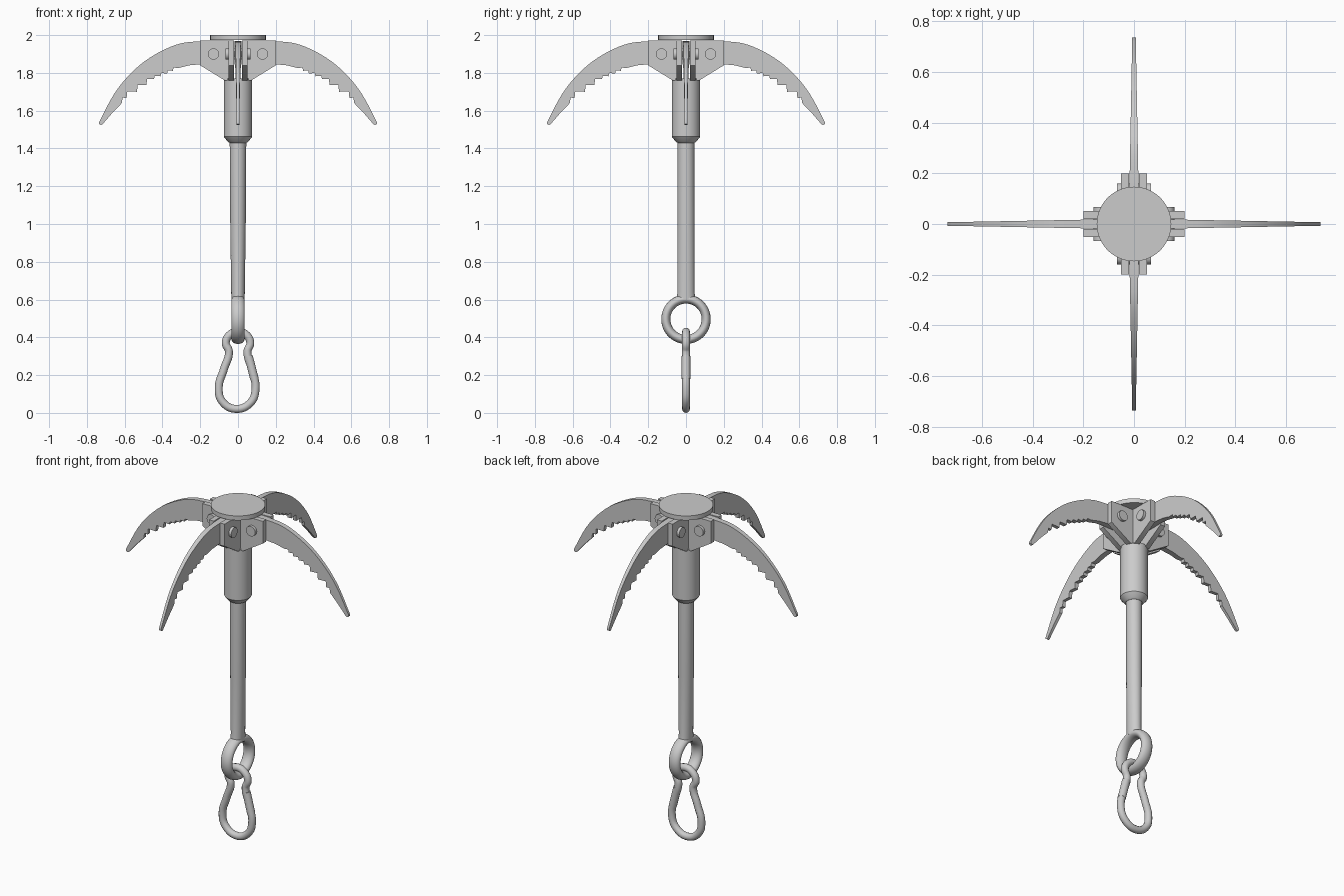
import bpy
from math import sin, cos, pi, atan2, hypot
from mathutils import Vector

if "Cube" in bpy.data.objects:
    bpy.data.objects.remove(bpy.data.objects["Cube"])


def make(name, verts, faces, angle=0.6):
    me = bpy.data.meshes.new(name)
    me.from_pydata(verts, [], faces)
    ob = bpy.data.objects.new(name, me)
    bpy.context.collection.objects.link(ob)
    bpy.ops.object.select_all(action='DESELECT')
    ob.select_set(True)
    bpy.context.view_layer.objects.active = ob
    bpy.ops.object.mode_set(mode='EDIT')
    bpy.ops.mesh.select_all(action='SELECT')
    bpy.ops.mesh.normals_make_consistent(inside=False)
    bpy.ops.object.mode_set(mode='OBJECT')
    bpy.ops.object.shade_smooth_by_angle(angle=angle)
    return ob


def prism(name, profile, low, high):
    """Extrude an x-z profile from y = low(x) to y = high(x)."""
    n = len(profile)
    verts = [(x, low(x), z) for x, z in profile] + [(x, high(x), z) for x, z in profile]
    faces = [tuple(range(n)), tuple(range(2 * n - 1, n - 1, -1))]
    faces += [(i, (i + 1) % n, (i + 1) % n + n, i + n) for i in range(n)]
    return make(name, verts, faces)


def lathe(name, rings, n=32):
    """Stack elliptical rings (rx, ry, z) around the z axis, with end caps."""
    verts = [(rx * cos(2 * pi * i / n), ry * sin(2 * pi * i / n), z)
             for rx, ry, z in rings for i in range(n)]
    faces = [(k * n + i, k * n + (i + 1) % n, (k + 1) * n + (i + 1) % n, (k + 1) * n + i)
             for k in range(len(rings) - 1) for i in range(n)]
    faces += [tuple(range(n)), tuple(range((len(rings) - 1) * n, len(rings) * n))]
    return make(name, verts, faces)


def spline(pts, steps=4):
    """Catmull-Rom points through pts."""
    p = [Vector(q) for q in [pts[0]] + pts + [pts[-1]]]
    out = []
    for a, b, c, d in zip(p, p[1:], p[2:], p[3:]):
        for s in range(steps):
            t = s / steps
            out.append(tuple(0.5 * (2 * b + (c - a) * t + (2 * a - 5 * b + 4 * c - d) * t * t
                                    + (3 * b - a - 3 * c + d) * t ** 3)))
    return out + [tuple(pts[-1])]


# Cap, sleeve and shaft (the shaft flattens towards the eye)
lathe("cap", [(.147, .147, 1.974), (.147, .147, 2.0)], 48)
lathe("sleeve", [(.045, .045, 1.43), (.055, .055, 1.437), (.075, .075, 1.462), (.075, .075, 1.77)])
lathe("shaft", [(.035, .05, .6), (.036, .045, .64), (.041, .045, 1.0), (.044, .044, 1.46)])

# Blade outline: arched back, toothed inner edge
upper = spline([(.05, 1.968), (.205, 1.967), (.325, 1.95), (.46, 1.885),
                (.565, 1.80), (.655, 1.69), (.735, 1.54)])
lower_start = [(.05, 1.845), (.205, 1.845), (.26, 1.84), (.315, 1.826)]
teeth = [(.315, 1.826), (.345, 1.811), (.375, 1.797), (.41, 1.782), (.445, 1.767),
         (.485, 1.735), (.535, 1.70), (.59, 1.667), (.615, 1.64)]
stairs = []
for (x0, z0), (x1, z1) in zip(teeth, teeth[1:]):
    stairs += [(x1 - .004, z0 + .002), (x1, z1)]
tip = [(.665, 1.588), (.718, 1.527), (.727, 1.524), (.735, 1.53)]
blade = upper + (lower_start + stairs + tip)[::-1]

plate = [(.02, 1.972), (.2, 1.972), (.2, 1.84), (.07, 1.76), (.02, 1.76)]

for k in range(4):
    parts = [prism("blade", blade, lambda x: -.0207 + .0187 * x, lambda x: .0207 - .0187 * x)]
    # Clamp plates either side of the blade
    for s in (-1, 1):
        parts.append(prism("clamp_plate", plate, lambda x: s * .02, lambda x: s * .051))
    # Bolt through both plates
    ring = [(.13 + .03 * cos(i * pi / 10), 1.9 + .03 * sin(i * pi / 10)) for i in range(20)]
    parts.append(prism("bolt", ring, lambda x: -.067, lambda x: .067))
    for ob in parts:
        ob.rotation_euler.z = k * pi / 2

# Eye ring with an oval section, lying in the y-z plane
bpy.ops.mesh.primitive_torus_add(major_segments=48, minor_segments=16, major_radius=.107,
                                 minor_radius=.024, location=(0, 0, .496),
                                 rotation=(0, pi / 2, 0))
eye = bpy.context.object
eye.name = "eye_ring"
eye.scale.z = 1.45
bpy.ops.object.shade_smooth_by_angle(angle=0.6)

# Pear-shaped snap hook
path = [(0, .43), (-.045, .412), (-.065, .37), (-.048, .325), (-.075, .23), (-.102, .135),
        (-.083, .06), (-.01, .021), (.067, .055), (.093, .125), (.075, .225), (.05, .325),
        (.065, .37), (.045, .412)]
cu = bpy.data.curves.new("snap_hook", 'CURVE')
cu.dimensions = '3D'
cu.bevel_depth = .021
cu.bevel_resolution = 4
cu.resolution_u = 8
sp = cu.splines.new('BEZIER')
sp.bezier_points.add(len(path) - 1)
for bp, (x, z) in zip(sp.bezier_points, path):
    bp.co = (x, 0, z)
    bp.handle_left_type = bp.handle_right_type = 'AUTO'
sp.use_cyclic_u = True
hook = bpy.data.objects.new("snap_hook", cu)
bpy.context.collection.objects.link(hook)

# Gate on the right limb of the hook
(x0, z0), (x1, z1) = (.056, .30), (.087, .18)
bpy.ops.mesh.primitive_cylinder_add(vertices=20, radius=.0225, depth=hypot(x1 - x0, z1 - z0),
                                    location=((x0 + x1) / 2, 0, (z0 + z1) / 2),
                                    rotation=(0, atan2(x0 - x1, z0 - z1), 0))
bpy.context.object.name = "hook_gate"
bpy.ops.object.shade_smooth_by_angle(angle=0.6)
